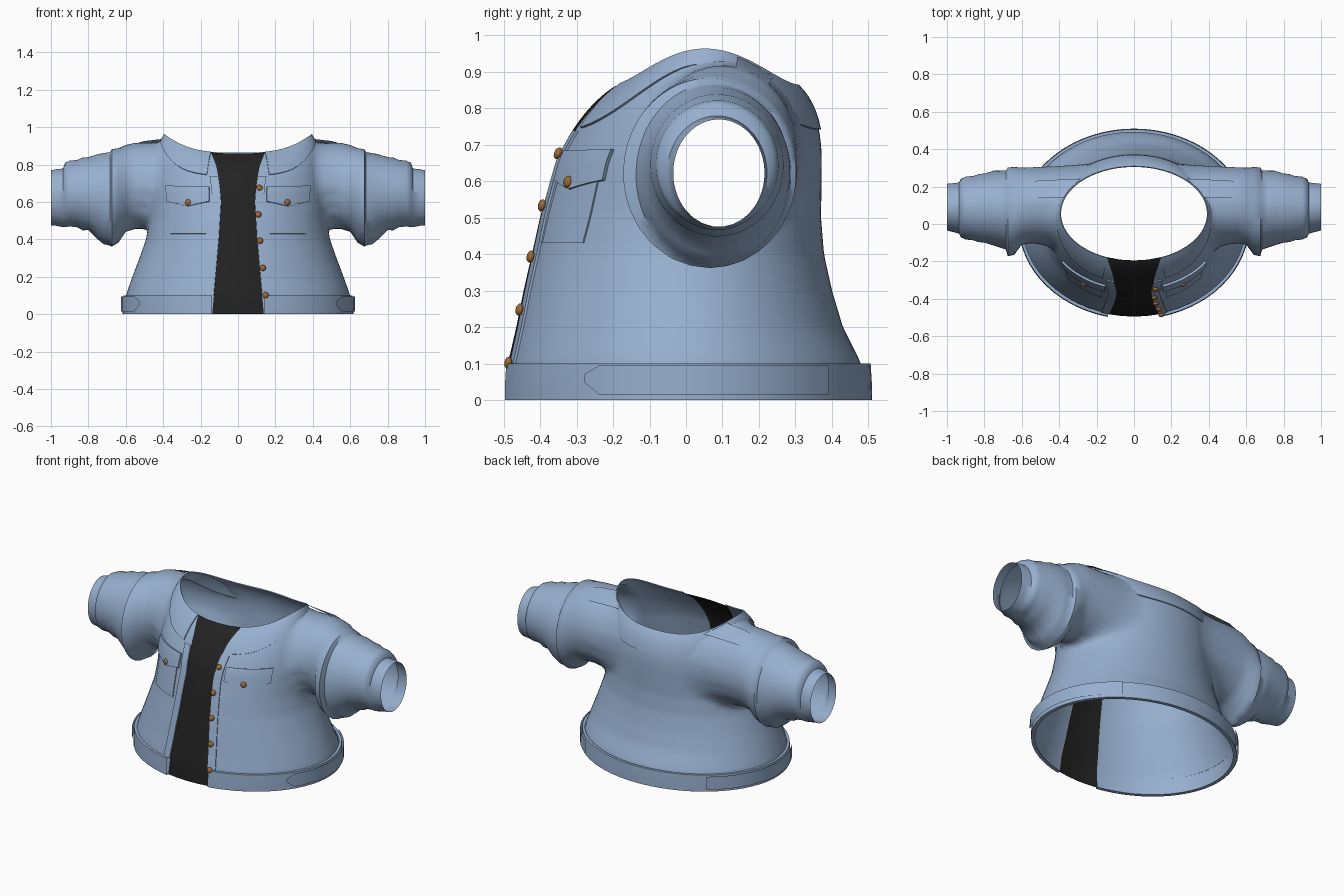
import bpy, bmesh, math
from mathutils import Vector

if "Cube" in bpy.data.objects:
    bpy.data.objects.remove(bpy.data.objects["Cube"])


def material(name, rgb):
    m = bpy.data.materials.new(name)
    m.diffuse_color = (*rgb, 1)
    m.use_nodes = True
    m.node_tree.nodes["Principled BSDF"].inputs["Base Color"].default_value = m.diffuse_color
    return m


DENIM = material("denim_blue", (0.31, 0.43, 0.62))
BLACK = material("black_lining", (0.016, 0.016, 0.016))
BRASS = material("copper_button", (0.33, 0.14, 0.04))


def interp(table, v):
    for (a, *p), (b, *q) in zip(table, table[1:]):
        if v <= b:
            f = max(0, (v - a) / (b - a))
            return [s + (t - s) * f for s, t in zip(p, q)]
    return table[-1][1:]


# height, half width, front depth, back depth
BODY = [(0, .605, .495, .50), (.1, .60, .488, .48), (.2, .565, .465, .43), (.3, .527, .445, .40),
        (.4, .492, .422, .378), (.5, .475, .40, .37), (.65, .468, .358, .372)]
# half width of the open front
GAP = [(0, .138), (.2, .12), (.4, .102), (.6, .09), (.72, .1), (.85, .115), (1, .145)]
TOP = .65


def surf(phi, v):
    """Torso surface: phi runs round from the front, v runs from hem to neckline."""
    s, c = math.sin(phi), math.cos(phi)
    a, f, b = interp(BODY, min(v, TOP))
    p = Vector((a * s, -c * (f if c > 0 else b), min(v, TOP)))
    if v > TOP:
        t = (v - TOP) / (1 - TOP)
        n = Vector((.39 * s, .055 - .25 * c, .86 + .1 * abs(s) ** 3.2))
        k = p.lerp(n, .2 + .2 * c)
        k.z = TOP + .7 * (n.z - TOP)
        p = p * (1 - t) ** 2 + k * 2 * t * (1 - t) + n * t * t
    return p


def phi_at(x, v):
    a = interp(BODY, min(v, TOP))[0]
    if v > TOP:
        a += (.39 - a) * (v - TOP) / (1 - TOP)
    return math.asin(max(-1, min(1, x / a)))


def finish(name, bm, mats, angle=40):
    me = bpy.data.meshes.new(name)
    bm.to_mesh(me)
    bm.free()
    ob = bpy.data.objects.new(name, me)
    bpy.context.collection.objects.link(ob)
    for m in mats:
        me.materials.append(m)
    bpy.ops.object.select_all(action='DESELECT')
    ob.select_set(True)
    bpy.context.view_layer.objects.active = ob
    bpy.ops.object.shade_smooth_by_angle(angle=math.radians(angle))
    return ob


def grid(bm, rows, closed=False):
    vs = [[bm.verts.new(p) for p in r] for r in rows]
    faces = []
    for r0, r1 in zip(vs, vs[1:]):
        n = len(r0)
        for i in range(n if closed else n - 1):
            j = (i + 1) % n
            faces.append((i, bm.faces.new((r0[i], r0[j], r1[j], r1[i]))))
    return faces


def outside(phi, v, d):
    e = .004
    du = surf(phi + e, v) - surf(phi - e, v)
    dv = surf(phi, min(1, v + e)) - surf(phi, max(0, v - e))
    return surf(phi, v) + du.cross(dv).normalized() * d


def patch(name, fn, nu, nv, d):
    """Raised plate on the torso; fn(s, t) gives (phi, v). Rim is folded down to the cloth."""
    bm = bmesh.new()
    rows = []
    for j in range(-1, nv + 2):
        row = []
        for i in range(-1, nu + 2):
            rim = i in (-1, nu + 1) or j in (-1, nv + 1)
            s, t = min(max(i / nu, 0), 1), min(max(j / nv, 0), 1)
            row.append(outside(*fn(s, t), 0 if rim else d))
        rows.append(row)
    grid(bm, rows)
    bmesh.ops.remove_doubles(bm, verts=bm.verts, dist=.0002)
    return finish(name, bm, [DENIM], 30)


# --- torso with black front, armholes and sleeves in one surface ---
NF, NB, NV = 4, 68, 44
rows = []
for j in range(NV + 1):
    v = j / NV
    g = phi_at(interp(GAP, v)[0], v)
    row = [surf(-g + 2 * g * i / NF, v) for i in range(NF)]
    row += [surf(g + (2 * math.pi - 2 * g) * i / NB, v) for i in range(NB)]
    rows.append(row)
bm = bmesh.new()
for i, f in grid(bm, rows, True):
    f.material_index = 1 if i < NF else 0


def hole(p, grow=1):
    return abs(p.x) > .25 and ((p.y - .1) / .2) ** 2 + ((p.z - .685) / .22) ** 2 < grow


bmesh.ops.delete(bm, geom=[f for f in bm.faces if hole(f.calc_center_median())], context='FACES')

# sleeve sections: x, centre y, centre z, radius y, radius z
SLEEVE = [(.50, .10, .697, .212, .233), (.55, .10, .686, .203, .23), (.60, .095, .673, .206, .232),
          (.64, .07, .635, .235, .253), (.675, .065, .622, .237, .26), (.685, .075, .617, .212, .25),
          (.72, .08, .618, .205, .243), (.75, .085, .628, .2, .228), (.80, .085, .645, .185, .195),
          (.83, .085, .643, .182, .195), (.86, .085, .645, .172, .18), (.90, .085, .645, .168, .176),
          (.925, .085, .638, .157, .172), (.935, .085, .622, .137, .157), (.97, .088, .624, .13, .152),
          (1, .09, .622, .125, .147)]
for side in (-1, 1):
    loop = [e for e in bm.edges if e.is_boundary and
            all(hole(q.co, 1.6) and q.co.x * side > 0 and q.co.z < .945 for q in e.verts)]
    for x, yc, zc, ry, rz in SLEEVE:
        new = bmesh.ops.extrude_edge_only(bm, edges=loop)["geom"]
        for q in [q for q in new if isinstance(q, bmesh.types.BMVert)]:
            a = math.atan2((q.co.z - zc) / rz, (q.co.y - yc) / ry)
            q.co = (side * x, yc + ry * math.cos(a), zc + rz * math.sin(a))
        loop = [e for e in new if isinstance(e, bmesh.types.BMEdge)]
# relax the seam between torso and sleeve
seam = [q for q in bm.verts if hole(q.co, 1.3) and abs(q.co.x) < .53 and not q.is_boundary]
for _ in range(8):
    bmesh.ops.smooth_vert(bm, verts=seam, factor=.5, use_axis_x=True, use_axis_y=True, use_axis_z=True)
bmesh.ops.recalc_face_normals(bm, faces=bm.faces)
front = min(bm.faces, key=lambda f: f.calc_center_median().y)
if front.normal.y > 0:
    bmesh.ops.reverse_faces(bm, faces=bm.faces)
finish("jacket_body", bm, [DENIM, BLACK], 50)

# --- waistband, open at the front ---
bm = bmesh.new()
g = phi_at(.138, 0)
band = []
for z, d in ((.1, -.008), (.1, .008), (.05, .011), (0, .012), (0, -.01)):
    row = []
    for i in range(65):
        p = g + (2 * math.pi - 2 * g) * i / 64
        row.append(((.605 + d) * math.sin(p), -(.498 + d) * math.cos(p), z))
    band.append(row)
grid(bm, band[::-1])
finish("waistband", bm, [DENIM], 35)

# --- hip tabs on the waistband ---
for side in (-1, 1):
    bm = bmesh.new()
    rows = []
    for t in (0, .5, 1):
        row = []
        for i in range(17):
            y = -.28 + .67 * i / 16
            lo, hi = (.05, .07) if i == 0 else (.015, .095)
            a = math.asin(y / .518)
            row.append((side * .625 * math.cos(a), .518 * math.sin(a), lo + (hi - lo) * t))
        rows.append(row)
    grid(bm, rows if side > 0 else rows[::-1])
    finish("hip_tab", bm, [DENIM])

# --- collar band round the neckline ---
def collar(s, t):
    g = phi_at(.145, 1)
    phi = g + (2 * math.pi - 2 * g) * s
    lo = .77 + .16 * math.sin(phi) ** 4
    return phi, lo + (1 - lo) * t


patch("collar_band", collar, 64, 6, .006)

for side in (-1, 1):
    # front plackets
    def placket(s, t):
        v = .1 + .66 * t
        x = interp(GAP, v)[0] + .045 * (s if side > 0 else 1 - s)
        return phi_at(side * x, v), v

    # chest pockets with pointed flaps
    def pocket(s, t):
        v = .43 + .17 * t
        return phi_at(side * .265 + (s - .5) * .19, v), v

    def flap(s, t):
        lo = .602 - .026 * (1 - abs(2 * s - 1))
        v = lo + (.685 - lo) * t
        return phi_at(side * .265 + (s - .5) * .225, v), v

    patch("placket", placket, 3, 24, .007)
    patch("pocket", pocket, 8, 6, .005)
    patch("pocket_flap", flap, 10, 4, .012)

# --- buttons ---
BUTTONS = [(.112, .675), (.106, .53), (.115, .39), (.13, .245), (.145, .1), (-.262, .595), (.258, .595)]
for x, z in BUTTONS:
    phi = phi_at(x, z)
    pos = outside(phi, z, .014)
    axis = pos - surf(phi, z)
    bm = bmesh.new()
    bmesh.ops.create_uvsphere(bm, u_segments=14, v_segments=8, radius=.017)
    rot = axis.to_track_quat('Z', 'Y')
    for q in bm.verts:
        q.co.z *= .6
        q.co = pos + rot @ q.co
    finish("button", bm, [BRASS])
